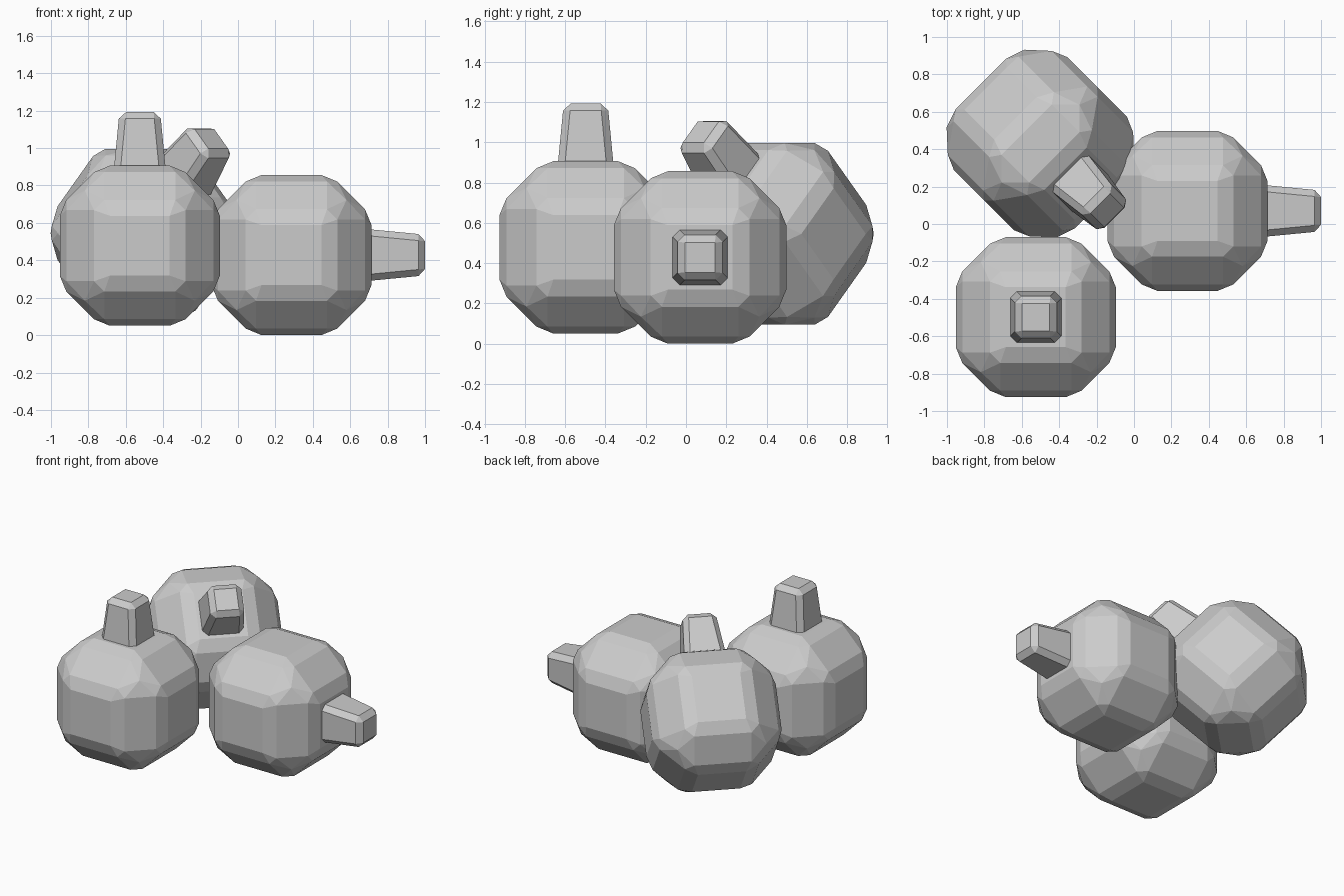
import bpy
import bmesh
from itertools import permutations, product
from math import radians
from mathutils import Matrix, Vector

cube = bpy.data.objects.get("Cube")
if cube:
    bpy.data.objects.remove(cube, do_unlink=True)

# One plain grey for everything
grey = bpy.data.materials.new("plain grey")
grey.use_nodes = True
colour = (0.6, 0.6, 0.6, 1)
grey.diffuse_color = colour
bsdf = next(n for n in grey.node_tree.nodes if n.type == 'BSDF_PRINCIPLED')
bsdf.inputs["Base Color"].default_value = colour
bsdf.inputs["Roughness"].default_value = 0.8


def add_object(name, bm, place):
    bmesh.ops.recalc_face_normals(bm, faces=bm.faces[:])
    mesh = bpy.data.meshes.new(name)
    bm.to_mesh(mesh)
    bm.free()
    mesh.materials.append(grey)
    obj = bpy.data.objects.new(name, mesh)
    obj.matrix_world = place
    bpy.context.collection.objects.link(obj)


def make_body(name, place):
    # Rounded cube: flat faces, chamfered edges and blunt corners
    seeds = [(0.16, 0.16, 0.428), (0.19, 0.245, 0.393), (0.294, 0.294, 0.294)]
    points = {tuple(a * s for a, s in zip(p, signs))
              for seed in seeds
              for p in permutations(seed)
              for signs in product((-1, 1), repeat=3)}
    bm = bmesh.new()
    for p in sorted(points):
        bm.verts.new(p)
    bmesh.ops.convex_hull(bm, input=bm.verts[:])
    bmesh.ops.dissolve_limit(bm, angle_limit=radians(1),
                             verts=bm.verts[:], edges=bm.edges[:])
    add_object(name, bm, place)


def make_stem(name, place):
    # Tapered square peg with chamfered edges
    bm = bmesh.new()
    bmesh.ops.create_cube(bm, size=2)
    for v in bm.verts:
        half, height = (0.109, 0.714) if v.co.z > 0 else (0.149, 0.3)
        v.co = Vector((v.co.x * half, v.co.y * half, height))
    bmesh.ops.bevel(bm, geom=bm.edges[:], offset=0.035, segments=1,
                    affect='EDGES', profile=0.5)
    add_object(name, bm, place)


# Each fruit: centre, yaw and tilt of its stem
fruits = {
    "front_fruit": ((-0.525, -0.498, 0.478), 0, 0),
    "side_fruit": ((0.286, 0.07, 0.428), 90, 90),
    "back_fruit": ((-0.5, 0.43, 0.545), 45, 45),
}
for name, (centre, yaw, tilt) in fruits.items():
    place = (Matrix.Translation(centre)
             @ Matrix.Rotation(radians(yaw), 4, 'Z')
             @ Matrix.Rotation(radians(tilt), 4, 'X'))
    make_body(name + "_body", place)
    make_stem(name + "_stem", place)
